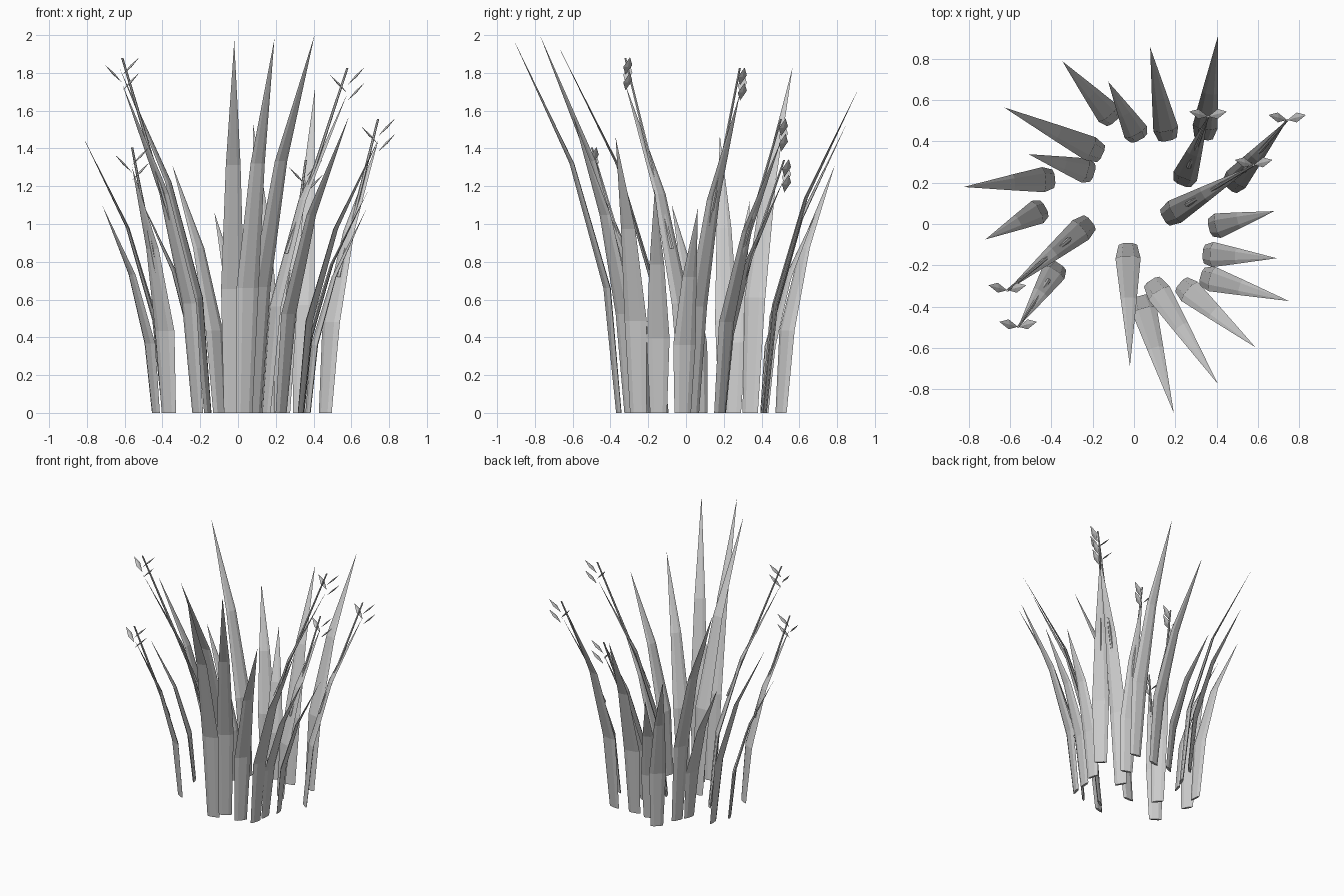
import bpy, bmesh, math
from mathutils import Vector

if "Cube" in bpy.data.objects:
    bpy.data.objects.remove(bpy.data.objects["Cube"])


def make_object(name, bm):
    bmesh.ops.recalc_face_normals(bm, faces=bm.faces)
    mesh = bpy.data.meshes.new(name)
    bm.to_mesh(mesh)
    bm.free()
    bpy.context.collection.objects.link(bpy.data.objects.new(name, mesh))


def loft(name, rings, tip=None):
    """Skin rings of points, capping the start and closing the end on a cap or tip."""
    bm = bmesh.new()
    loops = [[bm.verts.new(p) for p in ring] for ring in rings]
    n = len(loops[0])
    for a, b in zip(loops, loops[1:]):
        for i in range(n):
            j = (i + 1) % n
            bm.faces.new((a[i], a[j], b[j], b[i]))
    bm.faces.new(loops[0][::-1])
    if tip is None:
        bm.faces.new(loops[-1])
    else:
        apex = bm.verts.new(tip)
        for i in range(n):
            bm.faces.new((loops[-1][i], loops[-1][(i + 1) % n], apex))
    make_object(name, bm)


def hexagon(centre, u, v, ru, rv):
    return [centre + u * ru * math.cos(i * math.pi / 3) + v * rv * math.sin(i * math.pi / 3)
            for i in range(6)]


def blade(name, inner, tip, height):
    """Flattened six-sided blade bending outwards along a parabola."""
    out = (Vector((*tip, 0)) - Vector((*inner, 0))).normalized()
    side = Vector((-out.y, out.x, 0))
    base = Vector((*inner, 0)) + out * 0.011
    lean = Vector((*tip, 0)) + out * 0.01 - base

    def at(t):
        return base + lean * t * t + Vector((0, 0, height * t))
    rings = [hexagon(at(t), side, out, r, r * 0.22)
             for t, r in ((0, 0.045), (1 / 3, 0.061), (2 / 3, 0.039))]
    loft(name, rings, at(1))
    return at


def seed_leaf(name, centre, sx):
    """Small flat diamond, pointing up and sideways."""
    end = Vector((sx * 0.045, 0.012, 0.047))
    wide = Vector((0, -0.024, -0.005))
    thin = end.cross(wide).normalized() * 0.006
    bm = bmesh.new()
    a, b = bm.verts.new(centre + end), bm.verts.new(centre - end)
    rim = [bm.verts.new(centre + d) for d in (wide, thin, -wide, -thin)]
    for i in range(4):
        p, q = rim[i], rim[(i + 1) % 4]
        bm.faces.new((p, q, a))
        bm.faces.new((q, p, b))
    make_object(name, bm)


# inner edge of base, tip, height, carries a seed stalk
BLADES = [
    ((0.36, -0.02), (0.67, 0.06), 1.08, 0),
    ((0.33, -0.145), (0.68, -0.165), 1.18, 0),
    ((0.32, -0.25), (0.74, -0.37), 1.46, 0),
    ((0.22, -0.285), (0.58, -0.59), 1.57, 0),
    ((0.08, -0.27), (0.40, -0.765), 2.00, 0),
    ((0.03, -0.345), (0.19, -0.905), 1.98, 0),
    ((-0.03, -0.09), (-0.02, -0.68), 1.97, 0),
    ((-0.36, -0.19), (-0.555, -0.49), 1.30, 1),
    ((-0.205, 0.015), (-0.605, -0.315), 1.74, 1),
    ((-0.425, 0.08), (-0.71, -0.07), 1.10, 0),
    ((-0.38, 0.22), (-0.815, 0.18), 1.47, 0),
    ((-0.19, 0.245), (-0.50, 0.335), 1.12, 0),
    ((-0.15, 0.335), (-0.62, 0.56), 1.83, 0),
    ((-0.09, 0.495), (-0.34, 0.78), 1.31, 0),
    ((0.03, 0.405), (-0.12, 0.68), 1.06, 0),
    ((0.165, 0.40), (0.08, 0.845), 1.54, 0),
    ((0.335, 0.405), (0.405, 0.90), 1.71, 0),
    ((0.23, 0.185), (0.355, 0.51), 1.24, 1),
    ((0.14, 0.025), (0.57, 0.28), 1.69, 1),
    ((0.455, 0.17), (0.735, 0.495), 1.44, 1),
]

X, Y = Vector((1, 0, 0)), Vector((0, 1, 0))
for i, (inner, tip, height, seeded) in enumerate(BLADES, 1):
    at = blade(f"blade_{i}", inner, tip, height)
    if seeded:
        # straight stalk from mid blade to above the tip
        start, top = at(0.5), at(1) + Vector((0, 0, height * 0.08))
        loft(f"stalk_{i}", [hexagon(start, X, Y, 0.012, 0.012),
                            hexagon(top, X, Y, 0.006, 0.006)])
        # alternating seed leaves
        for k, sx in enumerate((1, -1, 1)):
            seed_leaf(f"seed_leaf_{i}_{k + 1}",
                      top + Vector((sx * 0.046, 0.013, -0.043 - 0.041 * k)), sx)
